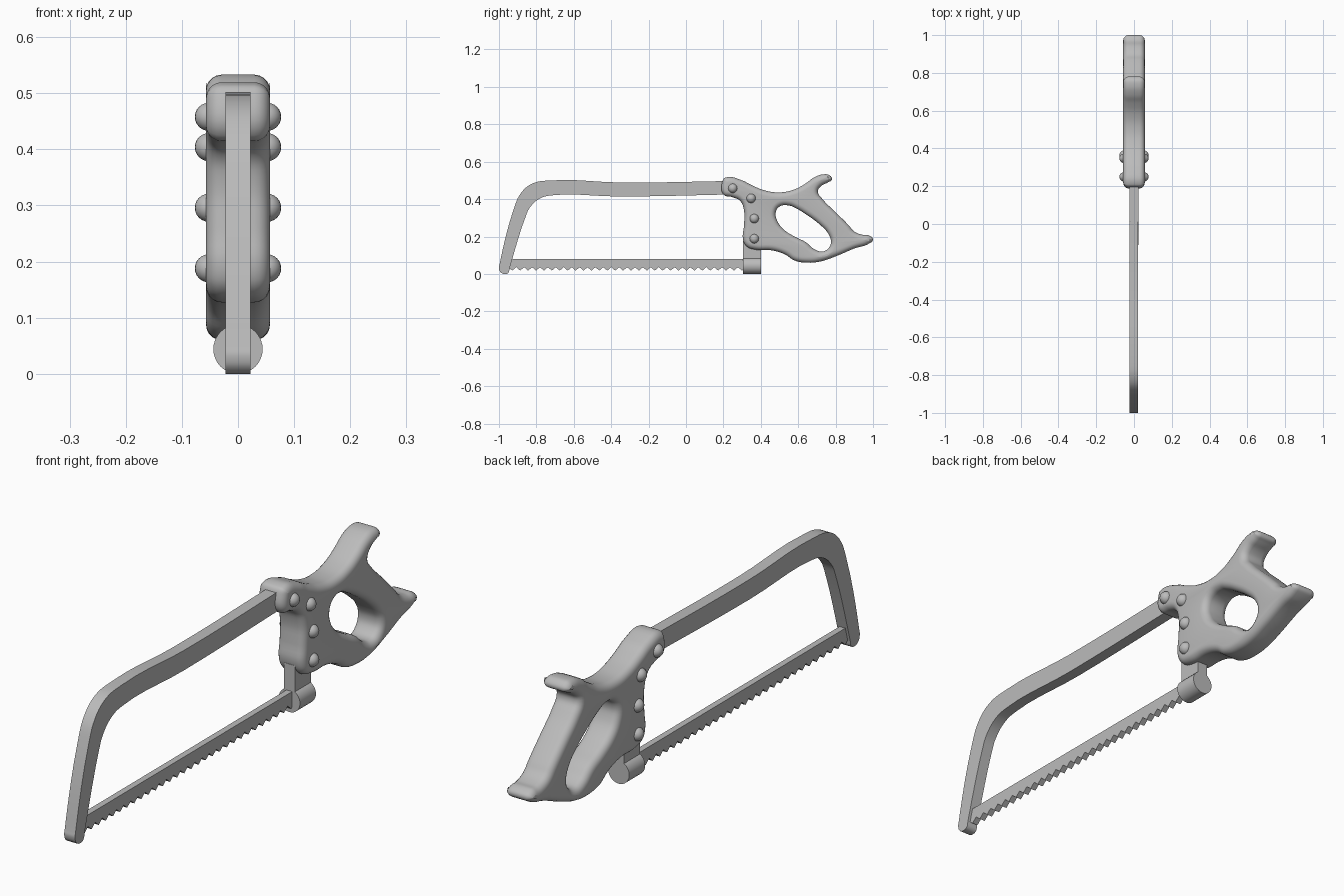
import bpy
import bmesh
from math import radians
from mathutils import Matrix

cube = bpy.data.objects.get("Cube")
if cube:
    bpy.data.objects.remove(cube, do_unlink=True)

steel = bpy.data.materials.new("plain grey")
steel.use_nodes = True
grey = (0.5, 0.5, 0.5, 1)
steel.diffuse_color = grey
steel.node_tree.nodes["Principled BSDF"].inputs["Base Color"].default_value = grey


def finish(obj, angle=35):
    """Give the part its material and smooth its rounded surfaces."""
    obj.data.materials.clear()
    obj.data.materials.append(steel)
    bpy.ops.object.select_all(action='DESELECT')
    obj.select_set(True)
    bpy.context.view_layer.objects.active = obj
    bpy.ops.object.shade_smooth_by_angle(angle=radians(angle))
    return obj


def plate(name, outlines, half, rounding=0.0, smooth=True, sharp=()):
    """Extrude side outlines (y, z in hundredths) across x, with rounded rims."""
    curve = bpy.data.curves.new(name, 'CURVE')
    curve.dimensions = '2D'
    curve.fill_mode = 'BOTH'
    curve.resolution_u = 5
    curve.extrude = half - rounding
    curve.bevel_depth = rounding
    curve.offset = -rounding
    curve.bevel_resolution = 4
    for pts in outlines:
        spline = curve.splines.new('BEZIER')
        spline.use_cyclic_u = True
        spline.bezier_points.add(len(pts) - 1)
        for i, (p, (y, z)) in enumerate(zip(spline.bezier_points, pts)):
            p.co = (y / 100, z / 100, 0)
            kind = 'AUTO' if smooth and i not in sharp else 'VECTOR'
            p.handle_left_type = p.handle_right_type = kind
        if not smooth:
            spline.resolution_u = 1
    obj = bpy.data.objects.new(name, curve)
    bpy.context.collection.objects.link(obj)
    bpy.ops.object.select_all(action='DESELECT')
    obj.select_set(True)
    bpy.context.view_layer.objects.active = obj
    bpy.ops.object.convert(target='MESH')
    obj = bpy.context.view_layer.objects.active
    # Stand the outline up: drawing plane becomes y-z, thickness becomes x
    turn = Matrix.Rotation(radians(90), 4, 'Z') @ Matrix.Rotation(radians(90), 4, 'X')
    bm = bmesh.new()
    bm.from_mesh(obj.data)
    bmesh.ops.transform(bm, matrix=turn, verts=bm.verts)
    bmesh.ops.remove_doubles(bm, verts=bm.verts, dist=0.0002)
    bmesh.ops.recalc_face_normals(bm, faces=bm.faces)
    bm.to_mesh(obj.data)
    bm.free()
    return finish(obj)


# Handle with horn, tail and finger hole
grip = [(19.5, 49.5), (21, 51.5), (30, 50), (35, 47.5), (42, 44.7), (50, 43.6),
        (58, 45.2), (64, 48.4), (68.5, 51.6), (74, 53.3), (77, 52.6), (78, 50.5),
        (76, 49), (72, 46.8), (70.5, 44), (73, 40), (80, 33), (87, 26),
        (90, 22.7), (94, 21), (98, 20.5), (100, 18.4), (98, 16.3), (90, 13.6),
        (80, 9.4), (72, 6.7), (65, 6), (58, 7.2), (53, 10.4), (46, 12.6),
        (37, 13), (32.5, 14.7), (30.5, 18.5), (31, 26), (31, 34), (29, 39),
        (25, 41), (20, 42.5)]
finger_hole = [(48, 33), (50, 36), (55, 36.6), (59, 35), (64, 32), (72, 26),
               (76, 21.6), (77.5, 17), (76, 13.6), (73, 12), (69, 13),
               (64, 17), (58, 20), (52, 24), (48.7, 28.6)]
plate("handle", [grip, finger_hole], 0.057, rounding=0.028)

# Bowed frame bar with rounded front foot
bow = [(24, 49.7), (-35, 48.9), (-72, 50), (-82, 48.4), (-88, 43.6), (-92, 35),
       (-99.7, 5), (-100, 3), (-99, 0.8), (-97, 0), (-95, 0.6), (-94.3, 3),
       (-85.6, 31), (-83.4, 35.6), (-78, 40.4), (-72, 42), (-35, 41.4), (24, 42.5)]
plate("frame", [bow], 0.0225, sharp=(0, len(bow) - 1))

# Toothed blade
start, end, teeth = -95, 32, 30
pitch = (end - start) / teeth
edge = [(start + pitch * i / 2, 1.8 if i % 2 else 3.6) for i in range(teeth * 2 + 1)]
plate("blade", [[(end, 8), (start, 8)] + edge], 0.012, smooth=False)

# Post between handle and blade clamp
plate("post", [[(30.5, 4), (40, 4), (40, 18), (30.5, 18)]], 0.0225, smooth=False)

# Round blade clamp
bpy.ops.mesh.primitive_cylinder_add(vertices=32, radius=0.044, depth=0.095,
                                    location=(0, 0.3525, 0.044),
                                    rotation=(radians(90), 0, 0))
clamp = bpy.context.object
clamp.name = "blade_clamp"
finish(clamp)

# Domed rivets on both sides of the handle
for n, (y, z) in enumerate([(0.25, 0.458), (0.348, 0.404), (0.365, 0.296), (0.365, 0.188)]):
    for side, word in ((1, "left"), (-1, "right")):
        bpy.ops.mesh.primitive_uv_sphere_add(segments=20, ring_count=12, radius=0.025,
                                             location=(side * 0.052, y, z))
        rivet = bpy.context.object
        rivet.name = f"rivet_{word}_{n + 1}"
        finish(rivet)
